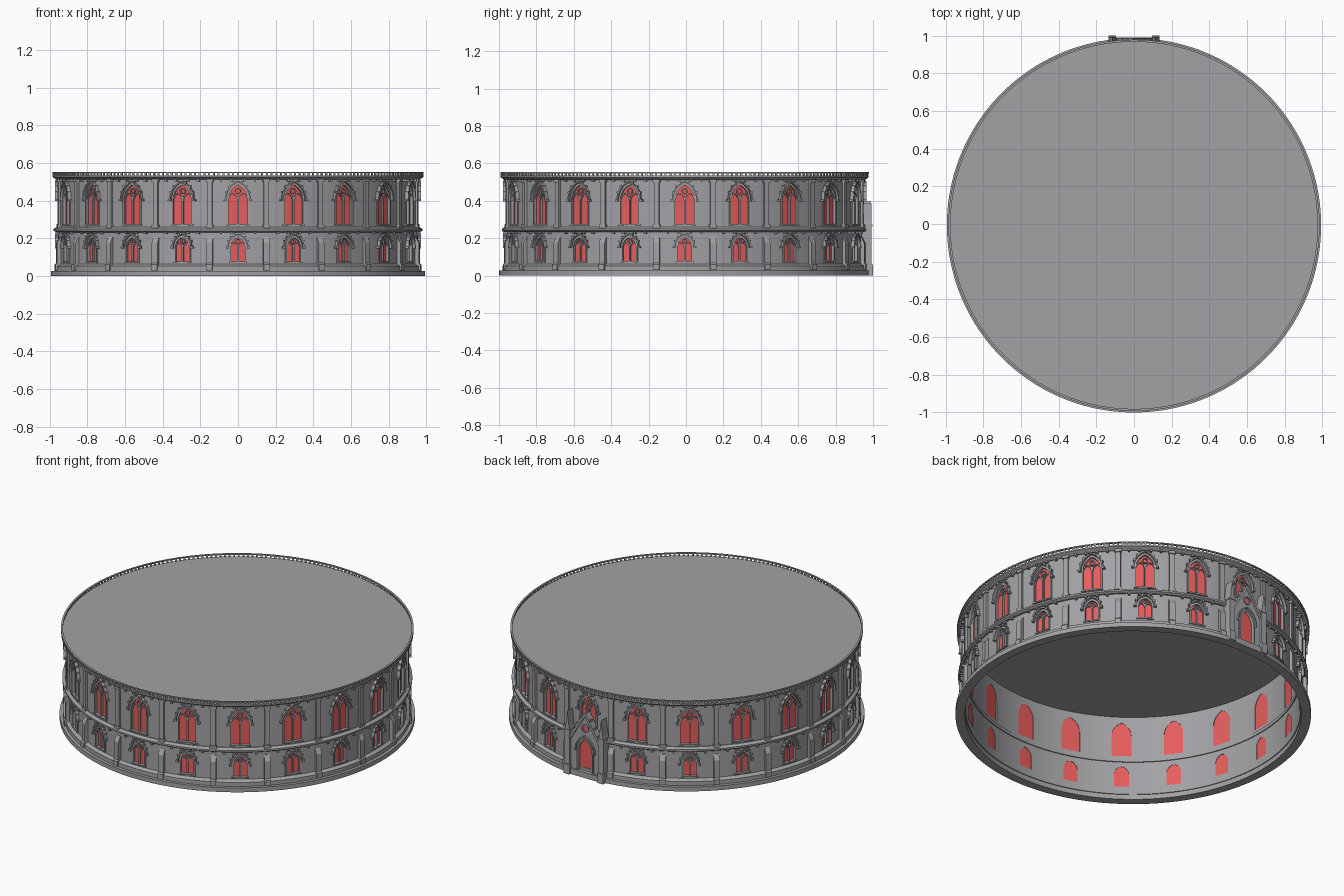
import bpy, bmesh, math
from mathutils import Matrix, Vector

cube = bpy.data.objects.get("Cube")
if cube:
    bpy.data.objects.remove(cube, do_unlink=True)

BAYS = 20
STEP = 2 * math.pi / BAYS
CENTRE = Vector((0, -0.007, 0))
R_IN, R_OUT = 0.935, 0.955


def material(name, rgb):
    m = bpy.data.materials.new(name)
    m.use_nodes = True
    m.diffuse_color = (*rgb, 1)
    m.node_tree.nodes["Principled BSDF"].inputs["Base Color"].default_value = (*rgb, 1)
    return m


STONE = material("grey stone", (0.36, 0.36, 0.38))
GLASS = material("red glass", (0.80, 0.11, 0.11))


def finish(name, bm, mat, smooth=False):
    bmesh.ops.recalc_face_normals(bm, faces=bm.faces)
    mesh = bpy.data.meshes.new(name)
    bm.to_mesh(mesh)
    bm.free()
    mesh.materials.append(mat)
    ob = place(name, mesh, 0)
    if smooth:
        bpy.ops.object.select_all(action='DESELECT')
        ob.select_set(True)
        bpy.context.view_layer.objects.active = ob
        bpy.ops.object.shade_smooth_by_angle(angle=math.radians(30))
    return ob


def place(name, mesh, angle):
    ob = bpy.data.objects.new(name, mesh)
    ob.location = CENTRE
    ob.rotation_euler.z = angle
    bpy.context.collection.objects.link(ob)
    return ob


def repeat(ob, skip=(), offset=0.0):
    """Share one bay's mesh around the whole ring."""
    ob.rotation_euler.z = offset
    for k in range(1, BAYS):
        if k not in skip:
            place(f"{ob.name}_{k}", ob.data, k * STEP + offset)


def lathe(name, profile, mat=STONE, segments=160):
    bm = bmesh.new()
    rings = []
    for i in range(segments):
        a = 2 * math.pi * i / segments
        rings.append([bm.verts.new((r * math.sin(a), -r * math.cos(a), z)) for r, z in profile])
    for i in range(segments):
        p, q = rings[i], rings[(i + 1) % segments]
        for j in range(len(profile)):
            n = (j + 1) % len(profile)
            bm.faces.new((p[j], q[j], q[n], p[n]))
    return finish(name, bm, mat, True)


def prism(bm, pts, r0, r1):
    """Extrude an outline (across, up) between two radii."""
    a = [bm.verts.new((u, -r0, z)) for u, z in pts]
    b = [bm.verts.new((u, -r1, z)) for u, z in pts]
    bm.faces.new(a)
    bm.faces.new(b[::-1])
    for i in range(len(pts)):
        j = (i + 1) % len(pts)
        bm.faces.new((a[i], a[j], b[j], b[i]))


def box(bm, u0, u1, z0, z1, r0, r1):
    prism(bm, [(u0, z0), (u1, z0), (u1, z1), (u0, z1)], r0, r1)


def side_prism(bm, pts, u0, u1):
    """Extrude a side outline (radius, up) across the bay."""
    a = [bm.verts.new((u0, -r, z)) for r, z in pts]
    b = [bm.verts.new((u1, -r, z)) for r, z in pts]
    bm.faces.new(a)
    bm.faces.new(b[::-1])
    for i in range(len(pts)):
        j = (i + 1) % len(pts)
        bm.faces.new((a[i], a[j], b[j], b[i]))


def strip(bm, pts, width, r0, r1, closed=False):
    """Sweep a rectangular moulding along a flat path."""
    n = len(pts)
    rows = []
    for i, p in enumerate(pts):
        before = pts[i - 1] if (i or closed) else p
        after = pts[(i + 1) % n] if (i < n - 1 or closed) else p
        t = (Vector(after) - Vector(before)).normalized()
        u, z = -t.y * width / 2, t.x * width / 2
        rows.append([bm.verts.new((p[0] + s * u, -r, p[1] + s * z))
                     for s, r in ((-1, r0), (1, r0), (1, r1), (-1, r1))])
    for i in range(n if closed else n - 1):
        p, q = rows[i], rows[(i + 1) % n]
        for j in range(4):
            k = (j + 1) % 4
            bm.faces.new((p[j], p[k], q[k], q[j]))
    if not closed:
        bm.faces.new(rows[0])
        bm.faces.new(rows[-1][::-1])


def arch(a, spring, rise, cx=0.0, n=7):
    """Pointed arch from left spring to right spring."""
    rad = (a * a + rise * rise) / (2 * a)
    end = math.asin(min(1, rise / rad))
    left = [(-a + rad - rad * math.cos(end * i / n), spring + rad * math.sin(end * i / n))
            for i in range(n + 1)]
    return [(cx + u, z) for u, z in left] + [(cx - u, z) for u, z in left[-2::-1]]


def lancet(a, sill, spring, rise, cx=0.0):
    return [(cx - a, sill)] + arch(a, spring, rise, cx) + [(cx + a, sill)]


def circle(cz, rad, n=12):
    return [(rad * math.cos(2 * math.pi * i / n), cz + rad * math.sin(2 * math.pi * i / n))
            for i in range(n)]


# Ring walls and stepped mouldings
lathe("base_step", [(0.94, 0), (0.993, 0), (0.993, 0.027), (0.94, 0.027)])
lathe("plinth", [(0.94, 0.027), (0.974, 0.027), (0.974, 0.052), (0.955, 0.063), (0.94, 0.063)])
wall = lathe("wall", [(R_IN, 0.03), (R_OUT, 0.03), (R_OUT, 0.525), (R_IN, 0.525)])
lathe("middle_cornice", [(0.93, 0.236), (0.965, 0.232), (0.978, 0.24), (0.978, 0.25),
                         (0.962, 0.26), (0.93, 0.256)])
lathe("top_cornice", [(0.94, 0.512), (0.963, 0.512), (0.984, 0.525), (0.984, 0.533), (0.94, 0.533)])
lathe("balustrade_rail", [(0.974, 0.547), (0.985, 0.547), (0.985, 0.553), (0.974, 0.553)])

# Flat roof
bm = bmesh.new()
bmesh.ops.create_cone(bm, cap_ends=True, segments=160, radius1=0.978, radius2=0.978, depth=0.008,
                      matrix=Matrix.Translation((0, 0, 0.53)))
finish("roof", bm, STONE)

# Balusters
bm = bmesh.new()
for i in range(240):
    turn = Matrix.Rotation(2 * math.pi * i / 240, 4, 'Z')
    bmesh.ops.create_cube(bm, size=1, matrix=turn @ Matrix.Translation((0, -0.98, 0.54))
                          @ Matrix.Diagonal((0.010, 0.007, 0.018, 1)))
finish("balusters", bm, STONE)

# Window sizes: half width, sill, spring, rise
UPPER = (0.055, 0.275, 0.405, 0.083)
LOWER = (0.042, 0.078, 0.155, 0.052)
DOOR = (0.052, 0.035, 0.155, 0.085)

# Openings cut through the wall
bm = bmesh.new()
for k in range(BAYS):
    for size in (UPPER, DOOR if k == BAYS // 2 else LOWER):
        start = len(bm.verts)
        prism(bm, lancet(*size), 0.90, 1.0)
        bm.verts.ensure_lookup_table()
        bmesh.ops.rotate(bm, verts=bm.verts[start:], matrix=Matrix.Rotation(k * STEP, 3, 'Z'))
cutter = finish("opening_cutter", bm, STONE)
cutter.hide_render = True
cutter.hide_viewport = True
cutter.display_type = 'WIRE'
cut = wall.modifiers.new("openings", 'BOOLEAN')
cut.object = cutter
cut.operation = 'DIFFERENCE'
cut.solver = 'EXACT'


def window(name, size, skip=()):
    a, sill, spring, rise = size
    # Glass pane
    bm = bmesh.new()
    prism(bm, lancet(a + 0.002, sill - 0.002, spring, rise + 0.002), 0.937, 0.943)
    repeat(finish(name + "_glass", bm, GLASS), skip)
    # Tracery: frame, two lights, mullion and roundel
    bm = bmesh.new()
    strip(bm, lancet(a, sill, spring, rise), 0.009, 0.943, 0.959)
    for s in (-1, 1):
        strip(bm, lancet(a * 0.48, sill, spring - rise * 0.1, rise * 0.5, s * a * 0.5),
              0.006, 0.943, 0.953)
    strip(bm, circle(spring + rise * 0.55, a * 0.25), 0.006, 0.943, 0.953, True)
    box(bm, -0.004, 0.004, sill, spring + rise * 0.25, 0.943, 0.955)
    box(bm, -a - 0.006, a + 0.006, sill - 0.008, sill, 0.943, 0.962)
    # Hood mould with stops, crockets and finial
    hood = arch(a + 0.01, spring, rise + 0.014)
    strip(bm, hood, 0.007, 0.95, 0.972)
    for u, z in hood[2:-2:2]:
        out = 1 if u > 0.001 else -1 if u < -0.001 else 0
        box(bm, u + out * 0.005 - 0.004, u + out * 0.005 + 0.004, z, z + 0.010, 0.955, 0.972)
    for s in (-1, 1):
        u = s * (a + 0.014)
        box(bm, u - 0.008, u + 0.008, spring - 0.008, spring + 0.002, 0.95, 0.972)
    repeat(finish(name + "_tracery", bm, STONE), skip)


window("upper_window", UPPER)
window("lower_window", LOWER, skip=(BAYS // 2,))

# Pilasters above and sloping buttresses below, between the bays
bm = bmesh.new()
box(bm, -0.014, 0.014, 0.255, 0.50, 0.945, 0.967)
box(bm, -0.019, 0.019, 0.498, 0.515, 0.945, 0.973)
box(bm, -0.019, 0.019, 0.255, 0.272, 0.945, 0.972)
repeat(finish("pilaster", bm, STONE), offset=STEP / 2)
bm = bmesh.new()
side_prism(bm, [(0.945, 0.03), (0.982, 0.03), (0.982, 0.06), (0.975, 0.068),
                (0.975, 0.175), (0.957, 0.208), (0.945, 0.208)], -0.017, 0.017)
repeat(finish("buttress", bm, STONE), offset=STEP / 2)

# Corbels under both cornices
bm = bmesh.new()
for deg in (-5.4, -2, 2, 5.4):
    u = 0.955 * math.sin(math.radians(deg))
    for z in (0.222, 0.502):
        box(bm, u - 0.006, u + 0.006, z, z + 0.012, 0.94, 0.968)
repeat(finish("corbels", bm, STONE))

# Portal at the back: gabled surround with a pointed doorway
bm = bmesh.new()
for s in (-1, 1):
    half = arch(DOOR[0], DOOR[2], DOOR[3])[:8]
    outline = [(-0.1, 0.0), (-DOOR[0], 0.0)] + half + [(0, 0.385), (-0.1, 0.225)]
    prism(bm, [(s * u, z) for u, z in outline], 0.95, 0.985)
    strip(bm, [(s * 0.105, 0.218), (0, 0.392)], 0.014, 0.95, 0.995)
    for t in (0.25, 0.5, 0.75):
        u, z = s * 0.105 * (1 - t) + s * 0.009, 0.224 + 0.174 * t
        box(bm, u - 0.005, u + 0.005, z - 0.003, z + 0.010, 0.972, 0.99)
    # Side pier with a pointed top, flanking the doorway
    prism(bm, [(s * 0.115 + u, z) for u, z in
               ((-0.017, 0), (0.017, 0), (0.017, 0.27), (0.012, 0.29), (0, 0.385),
                (-0.012, 0.29), (-0.017, 0.27))], 0.945, 1.0)
    box(bm, s * 0.115 - 0.02, s * 0.115 + 0.02, 0, 0.06, 0.945, 1.007)
    box(bm, s * 0.115 - 0.02, s * 0.115 + 0.02, 0.262, 0.272, 0.945, 1.003)
strip(bm, lancet(*DOOR), 0.010, 0.96, 0.992)
strip(bm, arch(DOOR[0] + 0.014, DOOR[2], DOOR[3] + 0.016), 0.007, 0.97, 0.996)
strip(bm, circle(0.302, 0.021, 16), 0.007, 0.97, 0.993, True)
box(bm, -0.004, 0.004, 0.385, 0.43, 0.962, 0.972)
box(bm, -0.012, 0.012, 0.408, 0.416, 0.962, 0.972)
box(bm, -0.1, 0.1, 0, 0.035, 0.945, 0.996)
finish("portal", bm, STONE).rotation_euler.z = math.pi

bm = bmesh.new()
prism(bm, lancet(*DOOR), 0.938, 0.972)
prism(bm, circle(0.302, 0.02, 16), 0.98, 0.988)
finish("portal_glass", bm, GLASS).rotation_euler.z = math.pi
